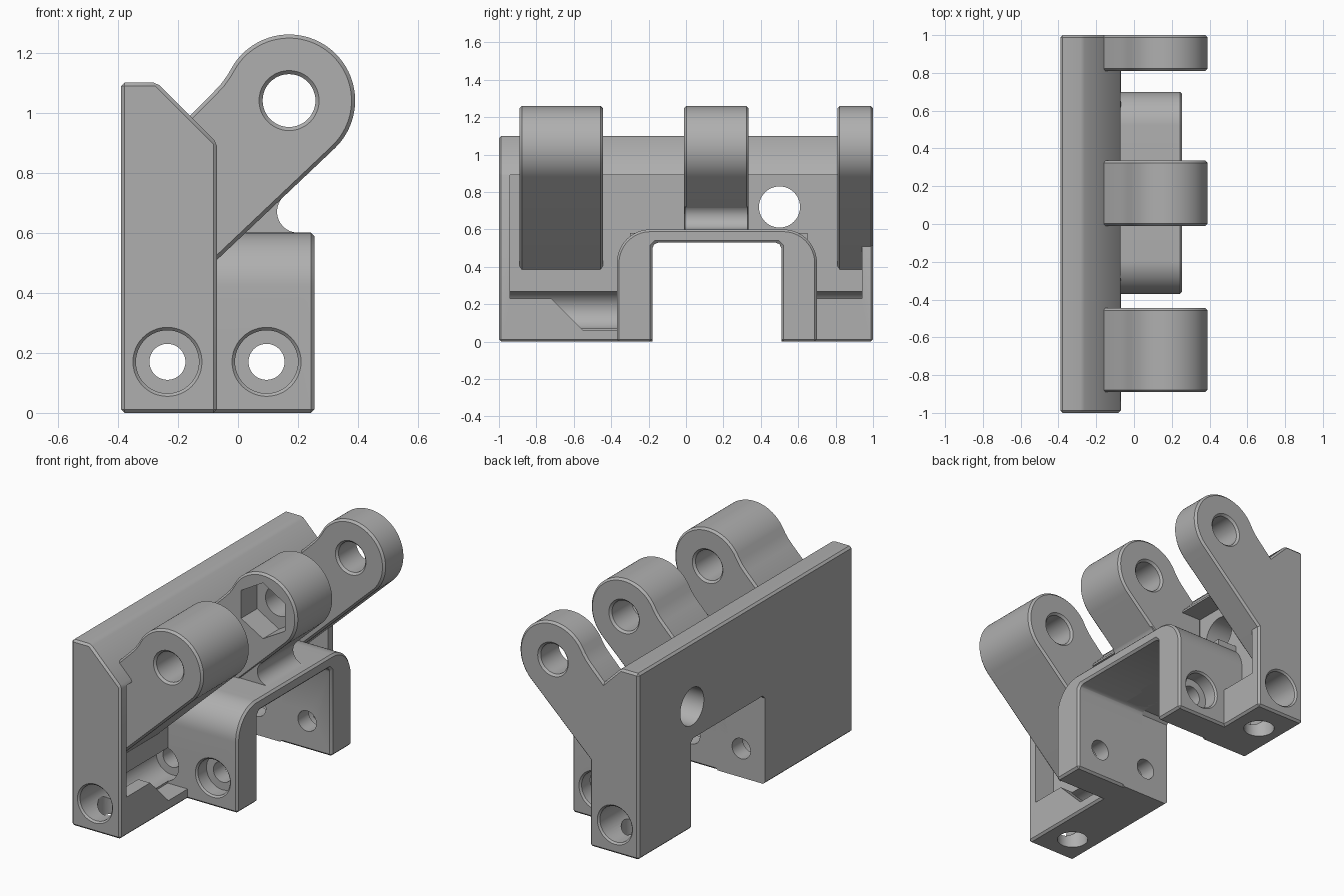
import bpy, bmesh, math

cube = bpy.data.objects.get("Cube")
if cube:
    bpy.data.objects.remove(cube, do_unlink=True)

grey = bpy.data.materials.new("plain_grey")
grey.use_nodes = True
COLOUR = (0.43, 0.43, 0.43, 1)
grey.diffuse_color = COLOUR
for node in grey.node_tree.nodes:
    if node.type == 'BSDF_PRINCIPLED':
        node.inputs["Base Color"].default_value = COLOUR


def place(axis, a, b, t):
    return {'x': (t, a, b), 'y': (a, t, b), 'z': (a, b, t)}[axis]


def loft(name, axis, rings):
    """Closed solid through rings of (points, position along axis)."""
    bm = bmesh.new()
    loops = [[bm.verts.new(place(axis, a, b, t)) for a, b in pts] for pts, t in rings]
    n = len(loops[0])
    for lo, hi in zip(loops, loops[1:]):
        for i in range(n):
            j = (i + 1) % n
            bm.faces.new((lo[i], lo[j], hi[j], hi[i]))
    bm.faces.new(loops[0])
    bm.faces.new(loops[-1])
    bmesh.ops.recalc_face_normals(bm, faces=bm.faces)
    mesh = bpy.data.meshes.new(name)
    bm.to_mesh(mesh)
    bm.free()
    mesh.materials.append(grey)
    obj = bpy.data.objects.new(name, mesh)
    bpy.context.collection.objects.link(obj)
    return obj


def prism(name, axis, pts, t0, t1):
    return loft(name, axis, [(pts, t0), (pts, t1)])


def arc(cx, cy, r, a0, a1, steps):
    angles = [math.radians(a0 + (a1 - a0) * i / steps) for i in range(steps + 1)]
    return [(cx + r * math.cos(a), cy + r * math.sin(a)) for a in angles]


cutters = []


def bore(axis, cx, cy, stations, sides=48):
    """Stepped round cutter from (position, radius) stations."""
    rings = [(arc(cx, cy, r, 90, 450, sides)[:-1], t) for t, r in stations]
    obj = loft("bore_cutter", axis, rings)
    cutters.append(obj)
    return obj


def finish(obj, cuts=(), bevel=0.012):
    """Chamfer the edges, cut the openings and bake the result."""
    if bevel:
        mod = obj.modifiers.new("chamfer", 'BEVEL')
        mod.width, mod.segments = bevel, 1
        mod.limit_method, mod.angle_limit = 'ANGLE', math.radians(30)
    for cutter in cuts:
        mod = obj.modifiers.new("cut", 'BOOLEAN')
        mod.operation, mod.solver, mod.object = 'DIFFERENCE', 'EXACT', cutter
    bpy.context.view_layer.update()
    baked = bpy.data.meshes.new_from_object(
        obj.evaluated_get(bpy.context.evaluated_depsgraph_get()))
    obj.modifiers.clear()
    obj.data = baked
    bpy.ops.object.select_all(action='DESELECT')
    obj.select_set(True)
    bpy.context.view_layer.objects.active = obj
    bpy.ops.object.shade_smooth_by_angle()


# Screw bores: wide counterbore from outside, narrow hole into the opening
def screw(x, start, inner, end):
    s = 1 if end > start else -1
    return bore('y', x, 0.17, [(start - s * 0.02, 0.115), (start, 0.115),
                               (start + s * 0.01, 0.105), (inner, 0.105),
                               (inner, 0.06), (end, 0.06)])


rod_bores = [screw(-0.235, -1, -0.28, -0.08), screw(-0.235, 1, 0.61, 0.41)]
leg_bores = [screw(0.095, -0.37, -0.28, -0.08), screw(0.095, 0.7, 0.61, 0.41)]
foot_bores = [bore('z', -0.24, y, [(-0.02, 0.085), (0.17, 0.085)]) for y in (-0.82, 0.8)]
window = bore('x', 0.5, 0.72, [(-0.5, 0.11), (0, 0.11)])

# Opening through plate and saddle, and the front recess of the plate
opening = prism("opening_cutter", 'x',
                [(-0.18, -0.1), (0.51, -0.1), (0.51, 0.51), (0.49, 0.53),
                 (-0.16, 0.53), (-0.18, 0.51)], -0.6, 0.6)
recess = prism("recess_cutter", 'x',
               [(-0.94, 0.89), (-0.94, 0.23), (-0.72, 0.23), (-0.55, 0.06),
                (-0.3, 0.06), (-0.3, 0.58), (0.65, 0.58), (0.65, 0.23),
                (0.94, 0.23), (0.94, 0.89)], -0.2, 0.1)
cutters += [opening, recess]

# Back plate
plate = prism("back_plate", 'y',
              [(-0.39, 0), (-0.07, 0), (-0.07, 0.9), (-0.27, 1.1), (-0.39, 1.1)], -1, 1)
finish(plate, [recess, opening, window] + rod_bores + foot_bores)

# Arched saddle
outline = ([(0.51, 0), (0.7, 0)] + arc(0.52, 0.42, 0.18, 0, 90, 16)
           + arc(-0.19, 0.42, 0.18, 90, 180, 16) + [(-0.37, 0), (-0.18, 0)]
           + [(-0.18, 0.51), (-0.16, 0.53), (0.49, 0.53), (0.51, 0.51)])
saddle = prism("saddle", 'x', outline, -0.22, 0.255)
finish(saddle, rod_bores + leg_bores)

# Hinge arms
PIN_X, PIN_Z = 0.17, 1.04
arm_profile = ([(-0.21, 0.377), (-0.21, 0.94), (-0.08, 1.07), (-0.055, 1.097),
                (-0.035, 1.125)] + arc(PIN_X, PIN_Z, 0.22, 147, -46, 48))
for name, y0, y1 in (("front_arm", -0.89, -0.445), ("middle_arm", -0.01, 0.335),
                     ("rear_arm", 0.81, 1.0)):
    arm = prism(name, 'y', arm_profile, y0, y1)
    pin = bore('y', PIN_X, PIN_Z, [(y0 - 0.02, 0.1), (y0, 0.1), (y0 + 0.012, 0.088),
                                   (y1 - 0.012, 0.088), (y1, 0.1), (y1 + 0.02, 0.1)])
    cuts = [pin]
    if name == "middle_arm":
        cuts += [opening, bore('y', PIN_X, PIN_Z, [(y0 - 0.05, 0.165), (y0 + 0.15, 0.165)], 6)]
    finish(arm, cuts)

# Curved web between the middle arm and the saddle
web = prism("arm_web", 'y',
            [(-0.1, 0.58), (0.2, 0.58)] + arc(0.2, 0.67, 0.07, 270, 133.5, 16)
            + [(0.1, 0.75), (-0.1, 0.75)], -0.005, 0.33)
finish(web, bevel=0)

for cutter in cutters:
    bpy.data.objects.remove(cutter, do_unlink=True)
